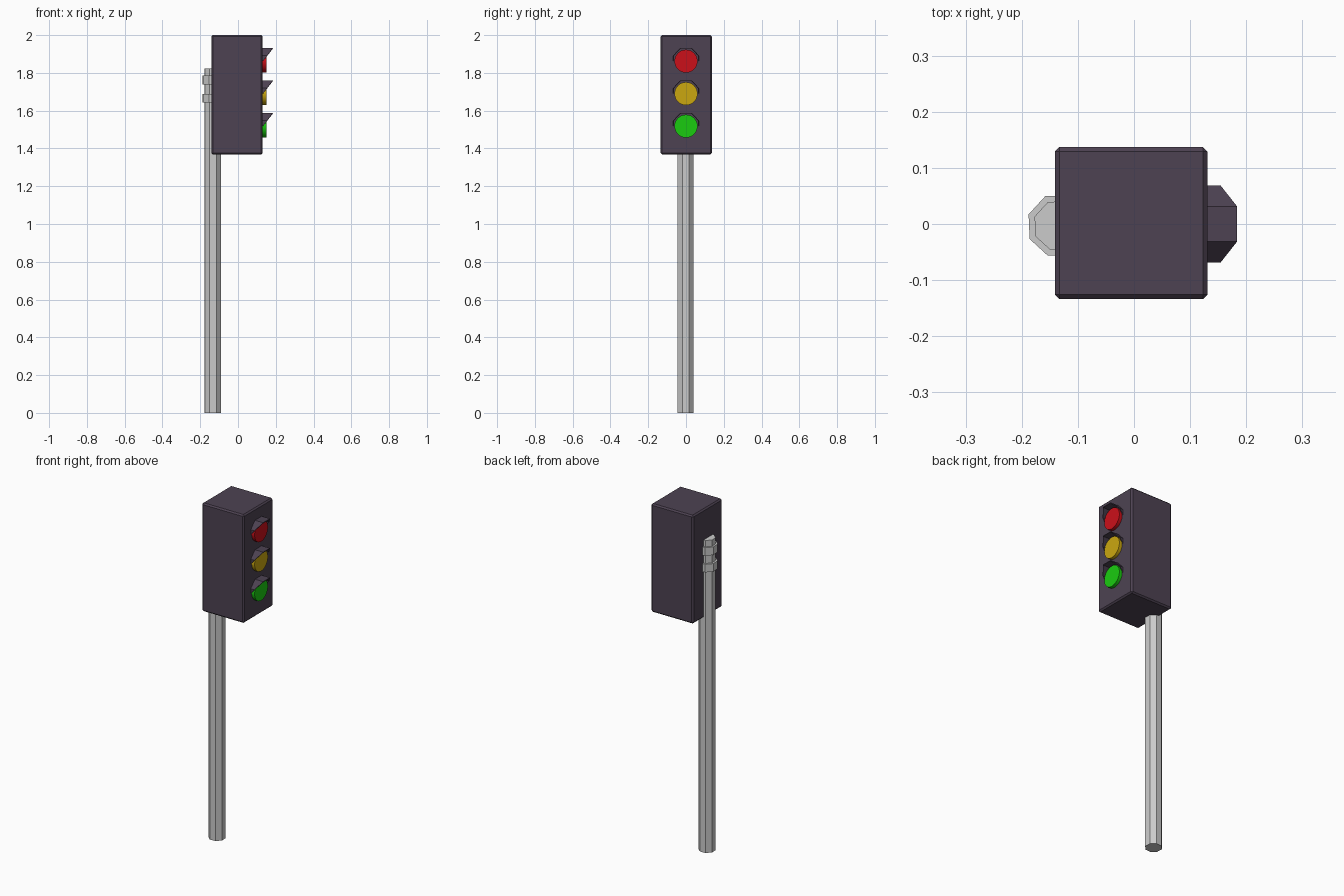
import bpy, bmesh, math

if "Cube" in bpy.data.objects:
    bpy.data.objects.remove(bpy.data.objects["Cube"])


def material(name, rgb):
    m = bpy.data.materials.new(name)
    m.diffuse_color = (*rgb, 1)
    m.use_nodes = True
    m.node_tree.nodes["Principled BSDF"].inputs["Base Color"].default_value = m.diffuse_color
    return m


def mesh_object(name, bm, mat=None):
    bmesh.ops.recalc_face_normals(bm, faces=bm.faces)
    me = bpy.data.meshes.new(name)
    bm.to_mesh(me)
    bm.free()
    ob = bpy.data.objects.new(name, me)
    bpy.context.collection.objects.link(ob)
    if mat:
        me.materials.append(mat)
    return ob


def octagon_post(name, apothem, z0, z1):
    bm = bmesh.new()
    r = apothem / math.cos(math.pi / 8)
    bmesh.ops.create_cone(bm, cap_ends=True, segments=8, radius1=r, radius2=r, depth=z1 - z0)
    ob = mesh_object(name, bm)
    ob.location = (-0.134, -0.0025, (z0 + z1) / 2)
    ob.rotation_euler.z = math.radians(22.5 + 2.5)
    return ob


casing = material("casing_purple", (0.075, 0.055, 0.085))

# Pole and the two clamp bands on the back
octagon_post("pole", 0.0425, 0, 1.823)
octagon_post("upper_clamp", 0.053, 1.739, 1.786)
octagon_post("lower_clamp", 0.053, 1.642, 1.689)

# Signal housing with chamfered edges
bm = bmesh.new()
bmesh.ops.create_cube(bm, size=1)
bmesh.ops.scale(bm, vec=(0.272, 0.271, 0.632), verts=bm.verts)
bmesh.ops.bevel(bm, geom=bm.edges[:], offset=0.008, segments=1, affect='EDGES')
housing = mesh_object("housing", bm, casing)
housing.location = (-0.005, 0.0015, 1.684)

# Lamps and hooded visors
lamps = [("red", (0.60, 0.005, 0.01), 1.862),
         ("amber", (0.60, 0.39, 0.005), 1.690),
         ("green", (0.01, 0.60, 0.005), 1.518)]
# Visor section: (y, z, front x) following the upper part of an octagon
section = [(-0.069, 0.0, 0.132), (-0.069, 0.029, 0.154), (-0.031, 0.070, 0.184),
           (0.031, 0.070, 0.184), (0.069, 0.029, 0.154), (0.069, 0.0, 0.132)]
for name, rgb, z in lamps:
    bm = bmesh.new()
    bmesh.ops.create_cone(bm, cap_ends=True, segments=32, radius1=0.061, radius2=0.061, depth=0.03)
    lamp = mesh_object(name + "_lamp", bm, material(name + "_light", rgb))
    lamp.location = (0.135, 0, z)
    lamp.rotation_euler.y = math.pi / 2
    bpy.context.view_layer.objects.active = lamp
    lamp.select_set(True)
    bpy.ops.object.shade_smooth_by_angle()
    lamp.select_set(False)

    bm = bmesh.new()
    back = [bm.verts.new((0.125, y, dz)) for y, dz, x in section]
    front = [bm.verts.new((x, y, dz)) for y, dz, x in section]
    for i in range(len(section) - 1):
        bm.faces.new((back[i], back[i + 1], front[i + 1], front[i]))
    bm.normal_update()
    visor = mesh_object(name + "_visor", bm, casing)
    # Outside faces point away from the lamp so the wall thickens inward
    if visor.data.polygons[2].normal.z < 0:
        visor.data.flip_normals()
    visor.location.z = z
    solid = visor.modifiers.new("thickness", 'SOLIDIFY')
    solid.thickness = 0.004
    solid.offset = -1
